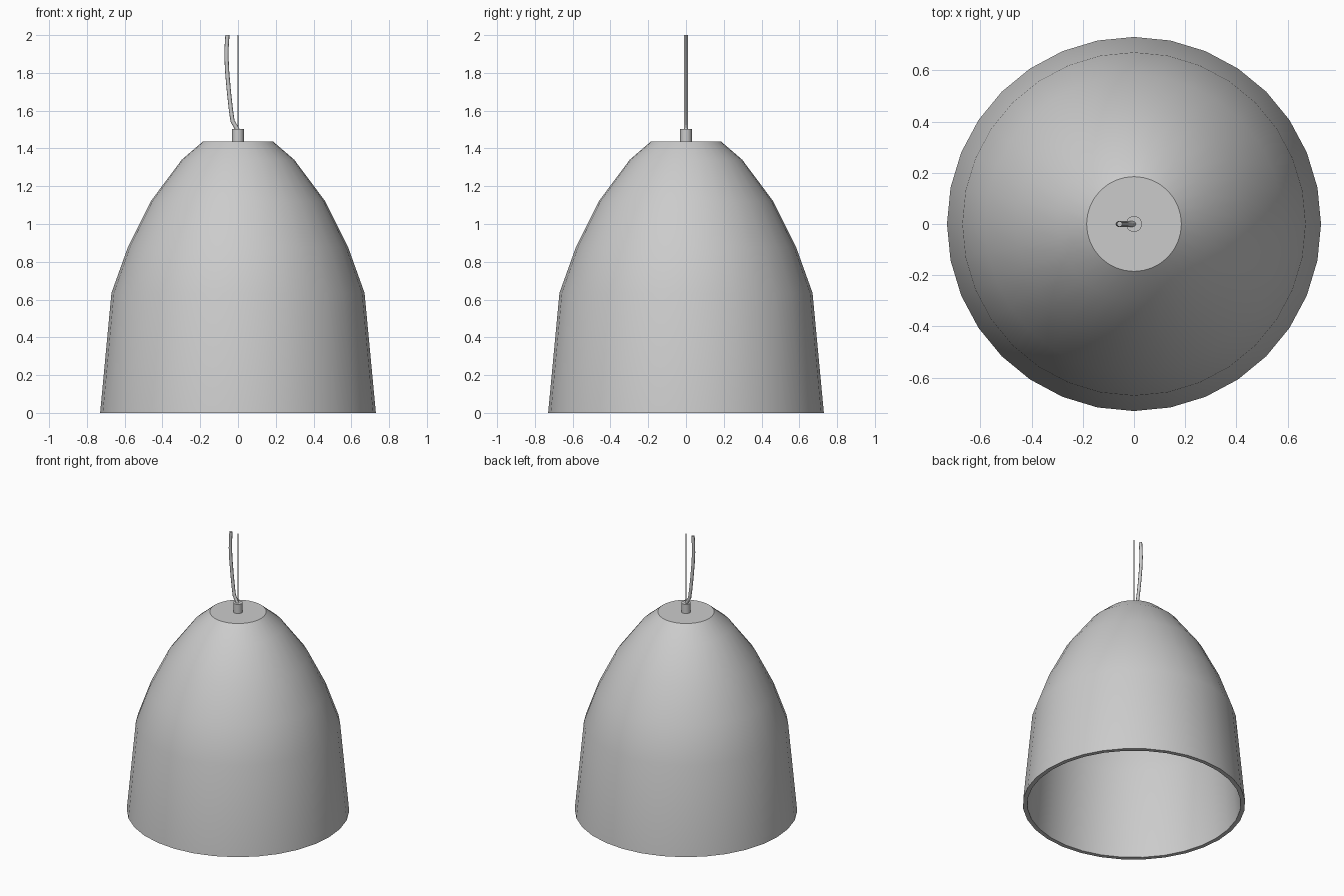
import bpy, bmesh, math

if "Cube" in bpy.data.objects:
    bpy.data.objects.remove(bpy.data.objects["Cube"])

SIDES = 32


def smooth(obj, degrees):
    bpy.ops.object.select_all(action='DESELECT')
    obj.select_set(True)
    bpy.context.view_layer.objects.active = obj
    bpy.ops.object.shade_smooth_by_angle(angle=math.radians(degrees))


def lathe(name, profile, sides, degrees=35):
    """Spin an (r, z) profile around z; r = 0 is allowed on the axis."""
    bm = bmesh.new()
    verts = [bm.verts.new((r, 0, z)) for r, z in profile]
    edges = [bm.edges.new(pair) for pair in zip(verts, verts[1:])]
    bmesh.ops.spin(bm, geom=verts + edges, cent=(0, 0, 0), axis=(0, 0, 1),
                   angle=2 * math.pi, steps=sides, use_duplicate=False)
    bmesh.ops.remove_doubles(bm, verts=bm.verts, dist=1e-5)
    bmesh.ops.recalc_face_normals(bm, faces=bm.faces)
    mesh = bpy.data.meshes.new(name)
    bm.to_mesh(mesh)
    bm.free()
    obj = bpy.data.objects.new(name, mesh)
    bpy.context.collection.objects.link(obj)
    smooth(obj, degrees)


# Bell shade: outer skin, flat top, inner skin and rim (wall thins towards the top)
outer = [(0.73, 0), (0.67, 0.635), (0.582, 0.88), (0.462, 1.12), (0.298, 1.34), (0.185, 1.437)]
inner = [(0.179, 1.425), (0.29, 1.33), (0.452, 1.114), (0.571, 0.875), (0.658, 0.632), (0.701, 0)]
lathe("shade", outer + [(0, 1.437), (0, 1.425)] + inner + [outer[0]], SIDES)

# Cable grip on top of the shade
lathe("cable_grip", [(0, 1.437), (0.031, 1.437), (0.031, 1.503), (0, 1.503)], SIDES)

# Straight suspension wire
lathe("suspension_wire", [(0, 1.5), (0.0025, 1.5), (0.0025, 2.0), (0, 2.0)], 8, 60)

# Slack power cable
path = [(0, 1.495), (-0.012, 1.515), (-0.029, 1.545), (-0.037, 1.60), (-0.048, 1.70),
        (-0.057, 1.80), (-0.061, 1.88), (-0.06, 1.94), (-0.056, 2.0)]
curve = bpy.data.curves.new("power_cable", 'CURVE')
curve.dimensions = '3D'
curve.bevel_depth = 0.011
curve.bevel_resolution = 2
curve.use_fill_caps = True
spline = curve.splines.new('POLY')
spline.points.add(len(path) - 1)
for point, (x, z) in zip(spline.points, path):
    point.co = (x, 0, z, 1)
cable = bpy.data.objects.new("power_cable", curve)
bpy.context.collection.objects.link(cable)
bpy.ops.object.select_all(action='DESELECT')
cable.select_set(True)
bpy.context.view_layer.objects.active = cable
bpy.ops.object.convert(target='MESH')
smooth(bpy.context.view_layer.objects.active, 60)
